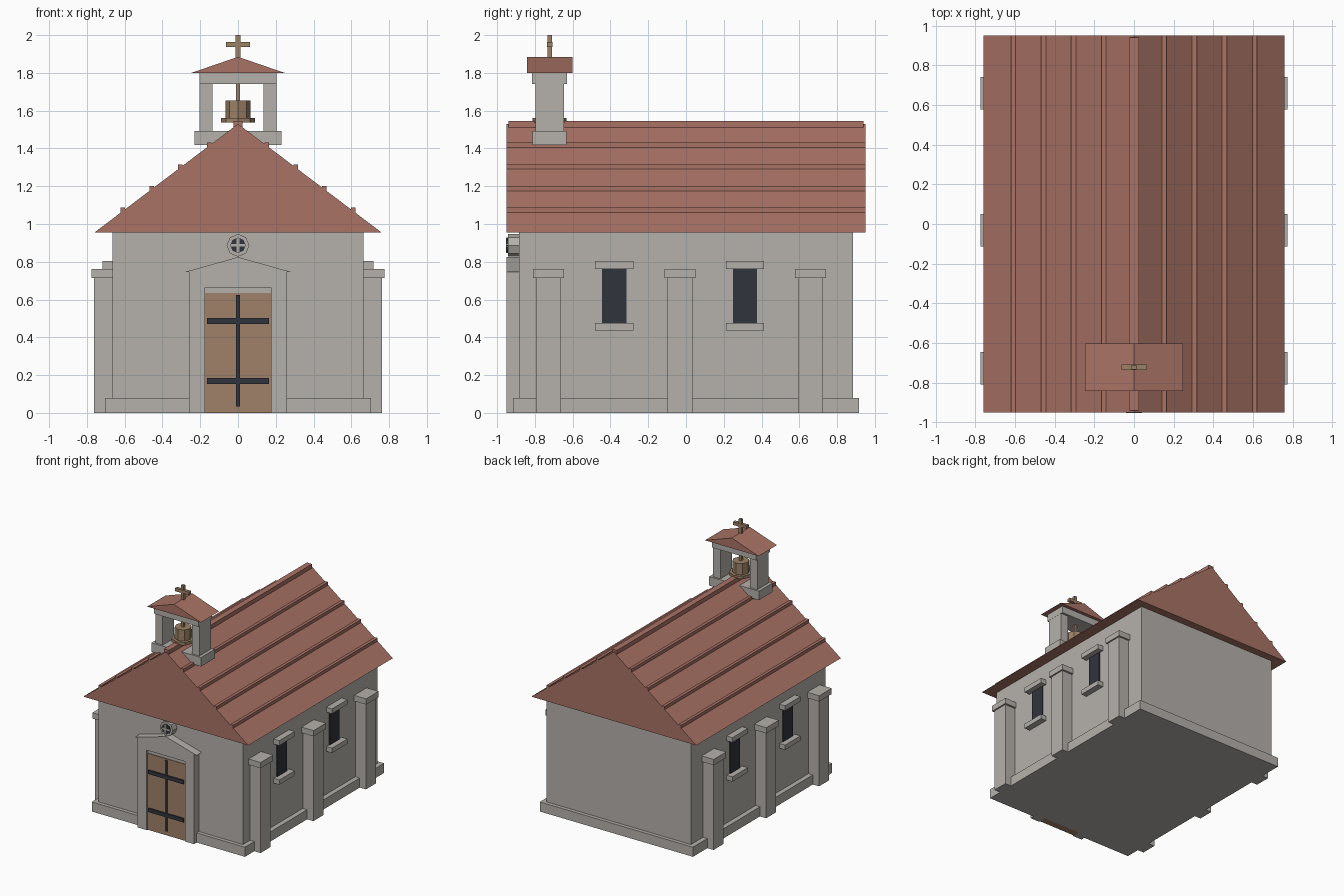
import bpy, bmesh, math

if "Cube" in bpy.data.objects:
    bpy.data.objects.remove(bpy.data.objects["Cube"])

def material(name, rgb):
    m = bpy.data.materials.new(name)
    m.diffuse_color = (*rgb, 1)
    m.use_nodes = True
    m.node_tree.nodes["Principled BSDF"].inputs["Base Color"].default_value = m.diffuse_color
    return m

STONE = material("stone", (0.46, 0.44, 0.41))
TILE = material("roof_tile", (0.40, 0.17, 0.13))
WOOD = material("door_wood", (0.35, 0.22, 0.14))
IRON = material("dark_iron", (0.03, 0.035, 0.045))
BRONZE = material("bronze", (0.33, 0.22, 0.13))

def finish(name, bm, mat):
    bmesh.ops.recalc_face_normals(bm, faces=bm.faces)
    me = bpy.data.meshes.new(name)
    bm.to_mesh(me)
    bm.free()
    me.materials.append(mat)
    ob = bpy.data.objects.new(name, me)
    bpy.context.collection.objects.link(ob)
    return ob

def extrude_y(name, profile, y0, y1, mat):
    """Extrude an (x, z) outline from y0 to y1."""
    bm = bmesh.new()
    f = bm.faces.new([bm.verts.new((x, y0, z)) for x, z in profile])
    ext = bmesh.ops.extrude_face_region(bm, geom=[f])["geom"]
    bmesh.ops.translate(bm, vec=(0, y1 - y0, 0),
                        verts=[g for g in ext if isinstance(g, bmesh.types.BMVert)])
    return finish(name, bm, mat)

def box(name, x0, x1, y0, y1, z0, z1, mat=STONE):
    return extrude_y(name, [(x0, z0), (x1, z0), (x1, z1), (x0, z1)], y0, y1, mat)

def pair(name, x0, x1, *rest):
    """A box and its mirror image across x = 0."""
    box(name + "_right", x0, x1, *rest)
    box(name + "_left", -x1, -x0, *rest)

def octagon(r, z):
    return [(r * math.cos(i * math.pi / 4), z + r * math.sin(i * math.pi / 4)) for i in range(8)]

def gable(name, half, z0, z1, y0, y1, mat):
    return extrude_y(name, [(-half, z0), (half, z0), (0, z1)], y0, y1, mat)

# Walls and plinth
box("walls", -0.665, 0.665, -0.885, 0.885, 0, 0.96)
box("plinth", -0.705, 0.705, -0.915, 0.915, 0, 0.08)

# Main roof with battens and ridge cap
EAVE, RIDGE, HALF = 0.955, 1.53, 0.76
gable("main_roof", HALF, EAVE, RIDGE, -0.95, 0.95, TILE)
for i, x in enumerate((0.153, 0.305, 0.457, 0.609)):
    z = RIDGE - (RIDGE - EAVE) * x / HALF
    pair(f"roof_batten_{i}", x - 0.012, x + 0.012, -0.95, 0.95, z - 0.012, z + 0.017, TILE)
box("ridge_cap", -0.024, 0.024, -0.94, 0.94, 1.51, 1.546, TILE)

# Buttresses
for i, y in enumerate((-0.727, -0.032, 0.66)):
    pair(f"buttress_{i}", 0.65, 0.762, y - 0.066, y + 0.066, 0, 0.72)
    pair(f"buttress_cap_{i}", 0.65, 0.775, y - 0.082, y + 0.082, 0.715, 0.763)

# Side windows
for i, y in enumerate((-0.38, 0.313)):
    pair(f"window_glass_{i}", 0.65, 0.672, y - 0.064, y + 0.064, 0.46, 0.78, IRON)
    pair(f"window_lintel_{i}", 0.65, 0.717, y - 0.101, y + 0.101, 0.763, 0.804)
    pair(f"window_sill_{i}", 0.65, 0.717, y - 0.101, y + 0.101, 0.437, 0.477)

# Doorway: stone surround with gabled top
extrude_y("door_surround",
          [(-0.26, 0), (-0.175, 0), (-0.175, 0.665), (0.175, 0.665), (0.175, 0), (0.26, 0),
           (0.26, 0.745), (0.285, 0.745), (0, 0.825), (-0.285, 0.745), (-0.26, 0.745)],
          -0.95, -0.88, STONE)
box("door_head", -0.175, 0.175, -0.935, -0.88, 0.636, 0.665)
box("door", -0.175, 0.175, -0.94, -0.88, 0, 0.636, WOOD)
box("door_center_bar", -0.01, 0.01, -0.948, -0.93, 0.035, 0.625, IRON)
for i, z in enumerate((0.17, 0.487)):
    box(f"door_strap_{i}", -0.163, 0.163, -0.95, -0.93, z - 0.016, z + 0.016, IRON)

# Round window
extrude_y("round_window_frame", octagon(0.06, 0.887), -0.943, -0.88, STONE)
extrude_y("round_window_glass", octagon(0.041, 0.887), -0.95, -0.93, IRON)
box("round_window_bar_vertical", -0.007, 0.007, -0.954, -0.94, 0.847, 0.927)
box("round_window_bar_horizontal", -0.04, 0.04, -0.954, -0.94, 0.88, 0.894)

# Bell tower
Y = -0.722
box("belfry_base", -0.229, 0.229, Y - 0.09, Y + 0.09, 1.417, 1.492)
pair("belfry_post", 0.135, 0.203, Y - 0.075, Y + 0.075, 1.48, 1.75)
box("belfry_beam", -0.204, 0.204, Y - 0.092, Y + 0.092, 1.742, 1.80)
gable("belfry_roof", 0.247, 1.80, 1.885, Y - 0.12, Y + 0.12, TILE)

# Bell and hanger
def cylinder(name, r, z0, z1):
    bm = bmesh.new()
    bmesh.ops.create_cone(bm, cap_ends=True, segments=8, radius1=r, radius2=r, depth=z1 - z0)
    finish(name, bm, BRONZE).location = (0, Y, (z0 + z1) / 2)

cylinder("bell_body", 0.065, 1.55, 1.655)
cylinder("bell_rim", 0.09, 1.537, 1.562)
box("bell_hanger", -0.011, 0.011, Y - 0.011, Y + 0.011, 1.65, 1.745, BRONZE)

# Rooftop cross
box("cross_upright", -0.012, 0.012, Y - 0.012, Y + 0.012, 1.87, 2.0, BRONZE)
box("cross_arm", -0.063, 0.063, Y - 0.014, Y + 0.014, 1.937, 1.963, BRONZE)
